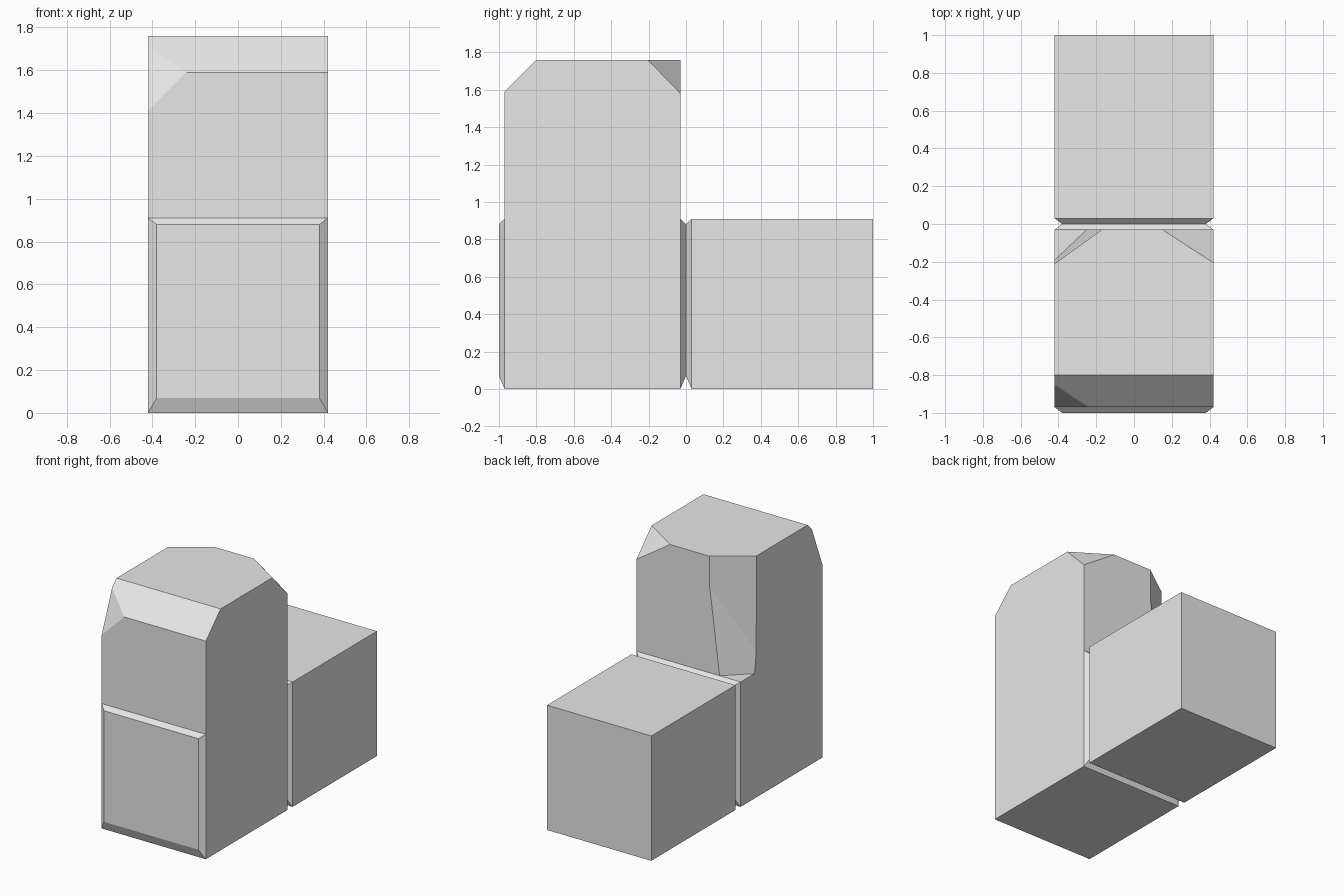
import bpy, bmesh
from itertools import product
from mathutils import Vector

if "Cube" in bpy.data.objects:
    bpy.data.objects.remove(bpy.data.objects["Cube"])

grey = bpy.data.materials.new("plain_grey")
grey.use_nodes = True
colour = (0.8, 0.8, 0.8, 1)
grey.diffuse_color = colour
grey.node_tree.nodes["Principled BSDF"].inputs["Base Color"].default_value = colour

W = 0.42        # half width
LOW = 0.91      # height of the low block and the panels
TALL = 1.76     # height of the tall block
STEP = 0.03     # depth of the bevelled panels


def ring(y, inset=False):
    """Four corners of a low cross-section at depth y."""
    xs, zs = ((0.38, -0.38), (0.07, 0.88)) if inset else ((W, -W), (0, LOW))
    return [(x, y, z) for x, z in product(xs, zs)]


def hull(points):
    """Convex solid around the points, with flat faces merged."""
    bm = bmesh.new()
    for p in points:
        bm.verts.new(p)
    bmesh.ops.convex_hull(bm, input=bm.verts[:])
    bmesh.ops.dissolve_limit(bm, angle_limit=0.01, verts=bm.verts[:], edges=bm.edges[:])
    return bm


def slice_off(bm, a, b, c):
    """Cut away the outside of the plane through three points."""
    a, b, c = Vector(a), Vector(b), Vector(c)
    normal = (b - a).cross(c - a).normalized()
    if normal.dot(a - Vector((0, -0.5, 0.8))) < 0:
        normal = -normal
    cut = bmesh.ops.bisect_plane(bm, geom=bm.verts[:] + bm.edges[:] + bm.faces[:],
                                 plane_co=a, plane_no=normal, clear_outer=True)
    edges = [e for e in cut["geom_cut"] if isinstance(e, bmesh.types.BMEdge)]
    bmesh.ops.holes_fill(bm, edges=edges)


def finish(bm, name):
    bmesh.ops.recalc_face_normals(bm, faces=bm.faces[:])
    mesh = bpy.data.meshes.new(name)
    bm.to_mesh(mesh)
    bm.free()
    mesh.materials.append(grey)
    ob = bpy.data.objects.new(name, mesh)
    bpy.context.collection.objects.link(ob)
    return ob


# Tall block with a sloped front top edge and two clipped corners
front, back = -0.97, -STEP
body = hull(product((-W, W), (front, back), (0, TALL)))
slice_off(body, (-W, front, 1.59), (W, front, 1.59), (W, -0.80, TALL))
slice_off(body, (-W, front, 1.41), (-0.24, front, 1.59), (-W, -0.85, 1.71))
slice_off(body, (W, back, 1.58), (W, -0.205, TALL), (0.15, back, TALL))
tall_block = finish(body, "tall_block")

# Notch down the back corner of the tall block, ending on a flat ledge
notch = []
for z, side_y, back_x in ((LOW, -0.19, -0.25), (TALL + 0.01, -0.21, -0.17)):
    a, b = Vector((-W, side_y, z)), Vector((back_x, back, z))
    notch += [a + (a - b) * 0.5, b + (b - a) * 0.5, Vector((-0.7, 0.2, z))]
cutter = finish(hull(notch), "notch_cutter")
cutter.hide_render = True
mod = tall_block.modifiers.new("notch", "BOOLEAN")
mod.operation = "DIFFERENCE"
mod.solver = "EXACT"
mod.object = cutter
bpy.context.view_layer.objects.active = tall_block
bpy.ops.object.modifier_apply(modifier=mod.name)
bpy.data.objects.remove(cutter)

# Bevelled panels on the front and back of the tall block
finish(hull(ring(front) + ring(-1, True)), "front_panel")
finish(hull(ring(back) + ring(0, True)), "back_panel")

# Low block behind, bevelled where it meets the tall block
finish(hull(ring(0, True) + ring(STEP) + ring(1)), "low_block")
